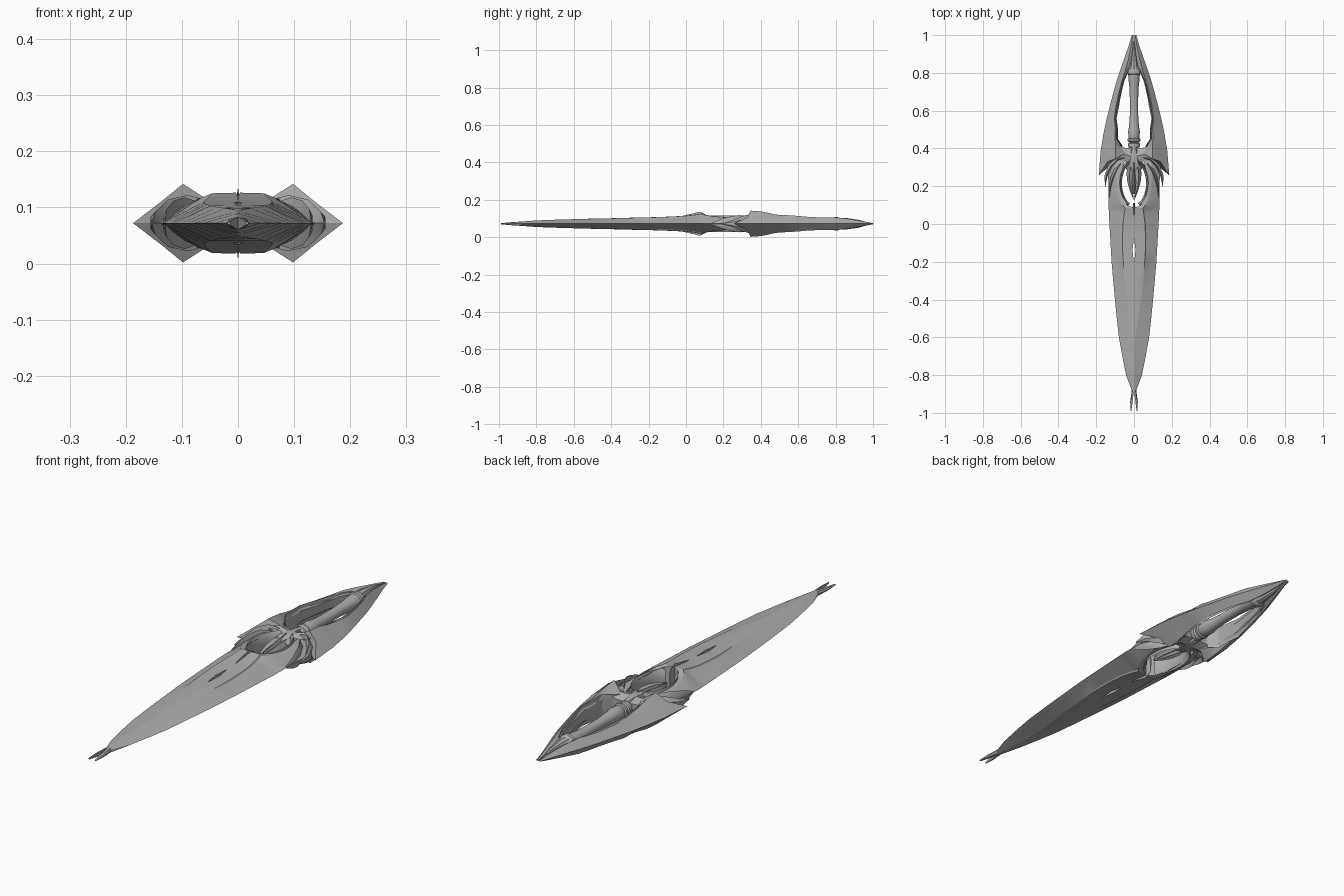
import bpy, bmesh, math

MID = 0.072   # height of the symmetry plane
steel = bpy.data.materials.new("steel_grey")
steel.diffuse_color = (0.42, 0.42, 0.42, 1)


def finish(name, bm, angle=25):
    bmesh.ops.remove_doubles(bm, verts=bm.verts, dist=0.0002)
    bmesh.ops.recalc_face_normals(bm, faces=bm.faces)
    me = bpy.data.meshes.new(name)
    bm.to_mesh(me)
    bm.free()
    me.materials.append(steel)
    ob = bpy.data.objects.new(name, me)
    ob.location.z = MID
    bpy.context.collection.objects.link(ob)
    bpy.ops.object.select_all(action='DESELECT')
    ob.select_set(True)
    bpy.context.view_layer.objects.active = ob
    bpy.ops.object.shade_smooth_by_angle(angle=math.radians(angle))
    return ob


def add_face(bm, pts):
    clean = []
    for p in pts:
        if all((abs(p[0]-q[0]) + abs(p[1]-q[1]) + abs(p[2]-q[2])) > 1e-5 for q in clean):
            clean.append(p)
    if len(clean) < 3 or all(abs(p[0]) < 1e-6 for p in clean) \
            or all(abs(p[2]) < 1e-6 for p in clean):
        return
    bm.faces.new([bm.verts.new(p) for p in clean])


def shell(name, rows, angle=25, sides=(1, -1)):
    """Skin rows of (x, y, height), mirrored left/right and top/bottom, ends capped."""
    bm = bmesh.new()
    for sx in sides:
        for sz in (1, -1):
            R = [[(p[0]*sx, p[1], p[2]*sz) for p in r] for r in rows]
            for a, b in zip(R, R[1:]):
                for i in range(len(a)-1):
                    add_face(bm, [a[i], a[i+1], b[i+1], b[i]])
            add_face(bm, R[0])
            add_face(bm, R[-1])
    return finish(name, bm, angle)


def sweep(name, path, crest=0.5):
    """Sharp ridged bar along (x, y, half width, height) points."""
    rows = []
    for i, (x, y, w, h) in enumerate(path):
        a, b = path[max(i-1, 0)], path[min(i+1, len(path)-1)]
        dx, dy = b[0]-a[0], b[1]-a[1]
        n = math.hypot(dx, dy)
        nx, ny = -dy/n*w, dx/n*w
        c = 1 - 2*crest
        rows.append([(x+nx, y+ny, 0), (x+nx, y+ny, h*0.55),
                     (x+nx*c, y+ny*c, h), (x-nx, y-ny, 0)])
    return shell(name, rows, 30)


# Blade with forked tip, flat raised panel, centre slit and arms: y, inner, panel, outer, height
blade = [(-.99, .014, .016, .019, .003), (-.94, .007, .012, .020, .008),
         (-.88, 0, .004, .012, .012), (-.80, 0, .003, .042, .018),
         (-.70, 0, .003, .062, .022), (-.60, 0, .006, .080, .025),
         (-.50, 0, .022, .091, .028), (-.40, 0, .036, .101, .030),
         (-.30, 0, .048, .110, .033), (-.21, 0, .056, .118, .035),
         (-.14, .008, .060, .122, .037), (-.07, 0, .061, .126, .040),
         (0, 0, .058, .130, .044), (.05, 0, .052, .133, .050),
         (.085, .004, .046, .134, .056), (.10, .035, .060, .135, .050),
         (.14, .056, .075, .134, .042), (.20, .068, .088, .134, .036),
         (.26, .067, .092, .138, .034), (.32, .055, .090, .138, .032),
         (.36, .040, .080, .120, .028)]
rows = []
for y, xi, wp, wo, h in blade:
    step = 0.006 if -.25 < y < .09 else 0.0015   # groove beside the panel
    g = min(wp + .004, wo - .001)
    rows.append([(xi, y, 0), (xi, y, h*.97), (wp, y, h*.95),
                 (g, y, max(h*.95 - step, .001)), (wo, y, 0)])
shell("blade", rows)

# Small spine crest at the blade base
shell("spine_crest", [[(0, -.02, 0), (0, -.02, .042), (.003, -.02, 0)],
                      [(0, .075, 0), (0, .075, .064), (.009, .075, 0)],
                      [(0, .11, 0), (0, .11, .046), (.004, .11, 0)]])

# Guard wings: y, inner, ridge, outer, height
wing = [(1, .002, .006, .012, .003), (.95, .004, .014, .026, .013),
        (.87, .012, .030, .054, .026), (.80, .032, .050, .078, .034),
        (.76, .050, .063, .091, .033), (.70, .066, .079, .108, .032),
        (.62, .080, .096, .129, .035), (.56, .092, .104, .144, .041),
        (.51, .086, .099, .155, .045), (.47, .089, .100, .163, .051),
        (.43, .080, .099, .169, .060), (.40, .065, .097, .175, .066)]
rows = [[(a, y, 0), (a, y, h*.55), (b, y, h), ((b+c)/2, y, h*.5), (c, y, 0)]
        for y, a, b, c, h in wing]
rows.append([(.045, .375, 0), (.045, .375, .036), (.098, .345, .070),
             (.140, .330, .036), (.187, .258, 0)])
shell("guard_wing", rows)

# Crosspiece joining wings and grip
shell("crosspiece", [[(x, a, 0), (x, a, h*.7), (x, (a+b)/2, h), (x, b, h*.6), (x, b, 0)]
                     for x, a, b, h in [(0, .31, .405, .036), (.03, .325, .402, .037),
                                        (.06, .335, .405, .042), (.10, .335, .43, .050)]])

# Ring around the central opening
ring = []
for i in range(13):
    t = math.radians(-68 + i*11.5)
    ring.append((.074*math.cos(t), .215 + .122*math.sin(t), .010, .044))
sweep("ring", ring)

# Swept barbs under the wings
sweep("upper_barb", [(.05, .352, .006, .040), (.09, .340, .013, .050),
                     (.125, .305, .013, .042), (.148, .255, .008, .020), (.153, .195, .001, .003)])
sweep("lower_barb", [(.070, .320, .006, .038), (.095, .285, .011, .046),
                     (.115, .240, .011, .040), (.127, .190, .006, .025), (.130, .140, .001, .006)])
# Raised trim along the inside of the grip opening
sweep("opening_trim", [(.030, .82, .003, .026), (.058, .755, .005, .032),
                       (.080, .66, .006, .036), (.099, .56, .007, .045),
                       (.092, .51, .006, .046), (.090, .45, .005, .050), (.062, .408, .004, .040)])


def lathe(name, profile, n=20, flat=1.0):
    """Turn (y, radius) points around the long axis."""
    bm = bmesh.new()
    R = [[(r*math.cos(2*math.pi*k/n), y, flat*r*math.sin(2*math.pi*k/n))
          for k in range(n)] for y, r in profile]
    for a, b in zip(R, R[1:]):
        for k in range(n):
            j = (k+1) % n
            bm.faces.new([bm.verts.new(p) for p in (a[k], a[j], b[j], b[k])])
    for r in (R[0], R[-1]):
        bm.faces.new([bm.verts.new(p) for p in r])
    return finish(name, bm, 30)


# Grip, with a flared collar at each end
lathe("grip", [(.44, .024), (.455, .029), (.49, .031), (.52, .026), (.58, .022), (.66, .022),
               (.73, .025), (.77, .030), (.80, .031)])
lathe("front_collar", [(.395, .022), (.41, .031), (.425, .031), (.432, .024),
                       (.44, .034), (.45, .034), (.455, .027)], 16)
lathe("rear_collar", [(.79, .028), (.795, .037), (.81, .037), (.82, .030), (.86, .022)], 16)

# Tapered mount running into the rear point
shell("rear_mount", [[(0, y, 0), (0, y, h), (w*.5, y, h*.85), (w, y, 0)] for y, w, h in
                     [(.80, .036, .033), (.86, .024, .030), (.92, .012, .022), (.97, .004, .008)]])

# Flared hub with a two-pronged spike in the opening
shell("hub", [[(0, y, 0), (0, y, h), (w*.6, y, h*.9), (w, y, h*.4), (w, y, 0)] for y, w, h in
              [(.41, .016, .034), (.36, .024, .040), (.31, .044, .036), (.285, .040, .026)]])
shell("spike", [[(a, y, 0), (a, y, h*.7), ((a+b)/2, y, h), (b, y, 0)] for y, a, b, h in
                [(.32, .004, .030, .030), (.27, .006, .040, .032), (.22, .010, .035, .026),
                 (.17, .006, .020, .016), (.13, .001, .004, .004)]])
shell("spike_core", [[(0, y, 0), (0, y, h), (w, y, 0)] for y, w, h in
                     [(.33, .010, .042), (.25, .012, .030), (.16, .006, .012)]])
